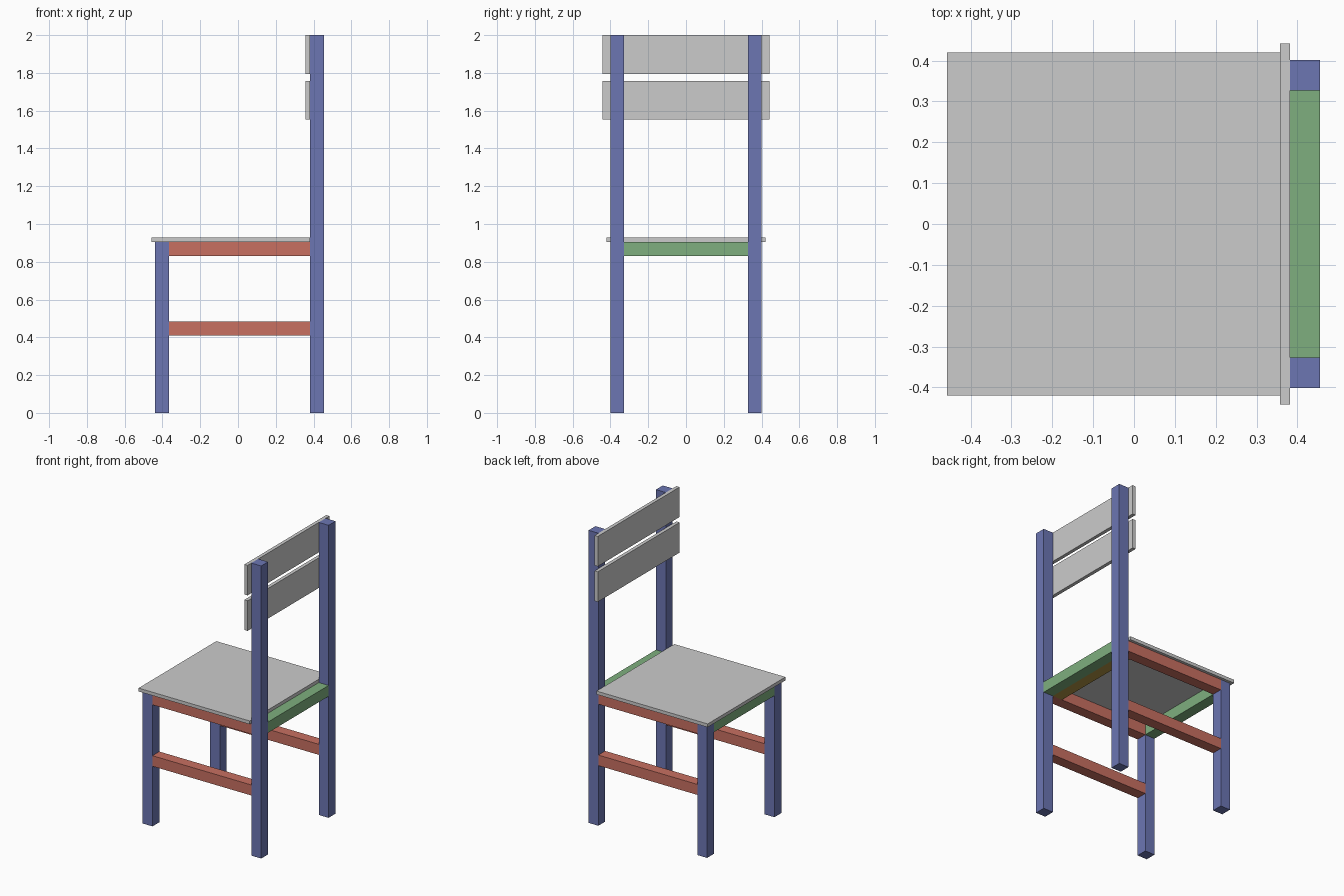
import bpy

if "Cube" in bpy.data.objects:
    bpy.data.objects.remove(bpy.data.objects["Cube"])


def material(name, rgb):
    m = bpy.data.materials.new(name)
    m.diffuse_color = (*rgb, 1.0)
    m.use_nodes = True
    m.node_tree.nodes["Principled BSDF"].inputs["Base Color"].default_value = m.diffuse_color
    return m


BLUE = material("leg_blue", (0.15, 0.18, 0.45))
RED = material("side_red", (0.58, 0.16, 0.12))
GREEN = material("cross_green", (0.21, 0.43, 0.21))
GOLD = material("support_gold", (0.45, 0.30, 0.06))


def box(name, x, y, z, mat=None):
    """Box from (min, max) ranges on each axis."""
    bpy.ops.mesh.primitive_cube_add(size=1, location=[(a + b) / 2 for a, b in (x, y, z)])
    ob = bpy.context.object
    ob.name = name
    ob.scale = [b - a for a, b in (x, y, z)]
    bpy.ops.object.transform_apply(location=False, rotation=False, scale=True)
    if mat:
        ob.data.materials.append(mat)
    return ob


FRONT = (-0.44, -0.366)    # x range of the short legs
BACK = (0.382, 0.456)      # x range of the tall legs
INNER, OUTER = 0.327, 0.401
SEAT_Z = 0.905
UPPER = (0.831, SEAT_Z)
LOWER = (0.411, 0.483)

# Legs and side rails, one set per side
for side, y in (("left", (INNER, OUTER)), ("right", (-OUTER, -INNER))):
    box(f"short_leg_{side}", FRONT, y, (0, SEAT_Z), BLUE)
    box(f"tall_leg_{side}", BACK, y, (0, 2), BLUE)
    box(f"upper_side_rail_{side}", (FRONT[1], BACK[0]), y, UPPER, RED)
    box(f"lower_side_rail_{side}", (FRONT[1], BACK[0]), y, LOWER, RED)

# Cross rails between the legs, and the support under the rear of the seat
span = (-INNER, INNER)
box("front_cross_rail", FRONT, span, UPPER, GREEN)
box("back_cross_rail", BACK, span, UPPER, GREEN)
box("seat_support", (BACK[0] - 0.074, BACK[0]), span, UPPER, GOLD)

# Seat board
box("seat", (-0.458, BACK[0]), (-0.42, 0.42), (SEAT_Z, 0.928))

# Backrest slats
for name, z in (("upper_back_slat", (1.795, 2.0)), ("lower_back_slat", (1.552, 1.758))):
    box(name, (0.358, BACK[0]), (-0.442, 0.442), z)
